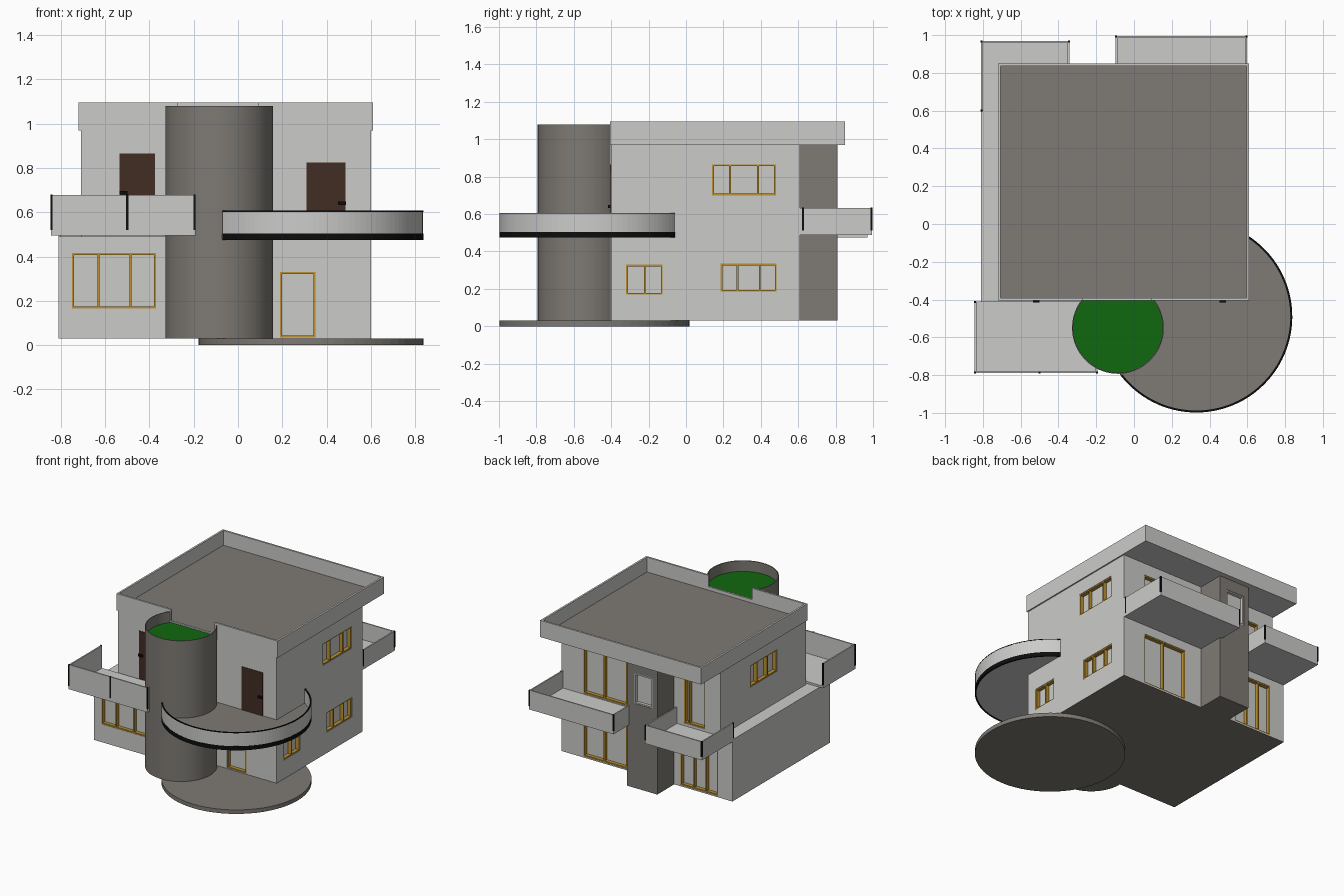
import bpy, bmesh, math
from mathutils import Matrix, Vector

if "Cube" in bpy.data.objects:
    bpy.data.objects.remove(bpy.data.objects["Cube"])


def material(name, rgb):
    m = bpy.data.materials.new(name)
    m.use_nodes = True
    m.diffuse_color = (*rgb, 1)
    bsdf = next(n for n in m.node_tree.nodes if n.type == 'BSDF_PRINCIPLED')
    bsdf.inputs["Base Color"].default_value = (*rgb, 1)
    bsdf.inputs["Roughness"].default_value = 0.8
    return m


WALL = material("light plaster", (0.6, 0.6, 0.59))
STONE = material("warm stone", (0.21, 0.195, 0.175))
GREEN = material("green roof", (0.005, 0.14, 0.005))
GOLD = material("golden frame", (0.5, 0.28, 0.03))
BROWN = material("brown door", (0.055, 0.026, 0.017))
BLACK = material("black metal", (0.004, 0.004, 0.004))


def finish(name, bm, *mats):
    me = bpy.data.meshes.new(name)
    bmesh.ops.recalc_face_normals(bm, faces=bm.faces)
    bm.to_mesh(me)
    bm.free()
    for m in mats:
        me.materials.append(m)
    ob = bpy.data.objects.new(name, me)
    bpy.context.collection.objects.link(ob)
    return ob


def boxes(name, items, *mats):
    """One object from boxes given as (x0, x1, y0, y1, z0, z1)."""
    bm = bmesh.new()
    for x0, x1, y0, y1, z0, z1 in items:
        mat = Matrix.Translation(((x0 + x1) / 2, (y0 + y1) / 2, (z0 + z1) / 2))
        mat = mat @ Matrix.Diagonal((abs(x1 - x0), abs(y1 - y0), z1 - z0, 1))
        bmesh.ops.create_cube(bm, size=1, matrix=mat)
    return finish(name, bm, *mats)


def prism(name, outline, z0, z1, *mats):
    bm = bmesh.new()
    base = bm.faces.new([bm.verts.new((x, y, z0)) for x, y in outline])
    top = bmesh.ops.extrude_face_region(bm, geom=[base], use_keep_orig=True)["geom"]
    for v in top:
        if isinstance(v, bmesh.types.BMVert):
            v.co.z = z1
    return finish(name, bm, *mats)


def arc(c, r, a0, a1, n=64):
    angles = [math.radians(a0 + (a1 - a0) * i / n) for i in range(n + 1)]
    return [(c[0] + r * math.cos(a), c[1] + r * math.sin(a)) for a in angles]


def curved_wall(name, c, r, thick, a0, a1, z0, z1, mat):
    outline = arc(c, r, a0, a1) + arc(c, r - thick, a1, a0)
    return prism(name, outline, z0, z1, mat)


def paint(ob, up=None, down=None):
    """Material slots for the faces looking up and down."""
    for p in ob.data.polygons:
        if up is not None and p.normal.z > 0.9:
            p.material_index = up
        if down is not None and p.normal.z < -0.9:
            p.material_index = down


BACK, FRONT, RIGHT, LEFT = 0.61, -0.40, 0.60, -0.71
GROUND, FLOOR, ROOF = 0.03, 0.49, 0.97
DEPTH = 0.03

# Storeys
ground = prism("ground_floor", [(-0.81, -0.54), (-0.15, -0.54), (-0.15, FRONT),
               (RIGHT, FRONT), (RIGHT, BACK), (-0.81, BACK)], GROUND, FLOOR, WALL, STONE)
upper = boxes("upper_floor", [(LEFT, RIGHT, FRONT, BACK, FLOOR, ROOF)], WALL)
tower = boxes("back_tower", [(-0.33, -0.08, BACK - 0.03, 0.81, GROUND, ROOF)], STONE)

# Windows and glazed doors: recess in the wall plus a framed opening
cutters = []


def opening(name, axis, wall, sign, u0, u1, z0, z1, mullions=(), frame=GOLD, w=0.009):
    def block(a, b, c, d, near, far):
        p, q = sorted((wall + sign * near, wall + sign * far))
        return (p, q, a, b, c, d) if axis == 'x' else (a, b, p, q, c, d)
    cutters.append(block(u0, u1, z0, z1, -DEPTH, 0.02))
    bars = [(u0, u0 + w, z0, z1), (u1 - w, u1, z0, z1),
            (u0, u1, z0, z0 + w), (u0, u1, z1 - w, z1)]
    bars += [(m - w / 2, m + w / 2, z0, z1) for m in mullions]
    boxes(name, [block(*b, -DEPTH, -0.003) for b in bars], frame)
    return block(u0, u1, z0, z1, -DEPTH, -DEPTH + 0.005)


opening("right_upper_window", 'x', RIGHT, 1, 0.14, 0.48, 0.70, 0.865, (0.235, 0.385))
opening("right_lower_window", 'x', RIGHT, 1, 0.185, 0.485, 0.185, 0.335, (0.275, 0.395))
opening("right_small_window", 'x', RIGHT, 1, -0.32, -0.125, 0.17, 0.33, (-0.22,))
opening("left_upper_window", 'x', LEFT, -1, -0.06, 0.26, 0.72, 0.885, (0.05, 0.17))
opening("front_window", 'y', -0.54, -1, -0.75, -0.37, 0.165, 0.415, (-0.63, -0.485))
opening("entrance", 'y', FRONT, -1, 0.19, 0.35, 0.035, 0.33)
opening("back_lower_door", 'y', BACK, 1, 0.06, 0.42, 0.04, 0.42, (0.25,))
opening("back_upper_door", 'y', BACK, 1, 0.06, 0.42, 0.51, 0.88, (0.25,))
opening("wing_lower_door", 'y', BACK, 1, -0.69, -0.38, 0.04, 0.42, (-0.59, -0.49))
opening("wing_upper_door", 'y', BACK, 1, -0.585, -0.41, 0.51, 0.86, (-0.45,))
pane = opening("tower_window", 'y', 0.81, 1, -0.29, -0.14, 0.66, 0.885, (), WALL)
boxes("tower_pane", [pane], WALL)

cutter = boxes("recess_cutter", cutters)
for ob in (ground, upper, tower):
    mod = ob.modifiers.new("recesses", 'BOOLEAN')
    mod.object, mod.operation, mod.solver = cutter, 'DIFFERENCE', 'EXACT'
    bpy.context.view_layer.update()
    cut = bpy.data.meshes.new_from_object(ob.evaluated_get(bpy.context.evaluated_depsgraph_get()))
    ob.modifiers.clear()
    ob.data = cut
bpy.data.objects.remove(cutter)
for p in ground.data.polygons:
    p.material_index = int(p.normal.z < -0.9 and p.center.z < GROUND + 0.001)

# Roof slab and parapet, with a gap in front for the round tower
X0, X1, Y0, Y1, TOP, T = -0.72, 0.61, -0.405, 0.85, 1.095, 0.014
roof = boxes("roof_slab", [(X0, X1, Y0, Y1, ROOF, 0.985)], WALL, STONE)
paint(roof, up=1)
boxes("parapet", [(X0, X0 + T, Y0, Y1, ROOF, TOP), (X1 - T, X1, Y0, Y1, ROOF, TOP),
                  (X0, X1, Y1 - T, Y1, ROOF, TOP), (X0, -0.27, Y0, Y0 + T, ROOF, TOP),
                  (0.09, X1, Y0, Y0 + T, ROOF, TOP), (-0.27, 0.09, Y0, Y0 + T, ROOF, 1.01)], WALL)

# Round stair tower with a planted top
C, R = (-0.085, -0.55), 0.243
A = math.degrees(math.asin((Y0 - C[1]) / R))
shaft = prism("round_tower", arc(C, R, 180 - A, 360 + A), GROUND, 1.0, STONE, GREEN)
paint(shaft, up=1)
curved_wall("round_tower_rim", C, R, 0.006, 180 - A, 360 + A, 1.0, 1.08, STONE)

# Round terrace and the round balcony over it
D, DR = (0.33, -0.49), 0.508
prism("terrace", arc(D, DR, 0, 360)[:-1], 0, GROUND, STONE)
deck = prism("round_balcony_floor", arc(D, DR - 0.004, 0, 360)[:-1], 0.477, 0.503, WALL, STONE)
paint(deck, up=1)
for name, r, z0, z1, mat in (("round_balcony_base", DR, 0.474, 0.505, BLACK),
                             ("round_balcony_rail", DR - 0.001, 0.505, 0.602, WALL),
                             ("round_balcony_trim", DR, 0.602, 0.607, BLACK)):
    curved_wall(name, D, r, 0.01, 218, 418, z0, z1, mat)


# Square balconies: floor, panels on the three free sides and slim posts
def balcony(name, x0, x1, y_house, y_free, z0, z1, posts):
    t, s = 0.01, 1 if y_free > y_house else -1
    boxes(name, [(x0, x1, y_house, y_free, z0, z0 + 0.015),
                 (x0, x0 + t, y_house, y_free, z0, z1),
                 (x1 - t, x1, y_house, y_free, z0, z1),
                 (x0, x1, y_free - s * t, y_free, z0, z1)], WALL)
    e = 0.002
    boxes(name + "_posts", [(x - 0.005, x + 0.005, y - 0.005, y + 0.005, z0 + 0.025, z1 + e)
                            for x, y in posts], BLACK)


balcony("front_balcony", -0.845, -0.193, -0.41, -0.79, 0.495, 0.678,
        [(-0.842, -0.787), (-0.5, -0.787), (-0.196, -0.787), (-0.842, -0.413)])
balcony("back_balcony", -0.098, 0.598, BACK, 0.995, 0.488, 0.632,
        [(0.596, 0.625), (0.596, 0.992), (-0.096, 0.992)])
balcony("corner_balcony", -0.81, -0.342, 0.595, 0.97, 0.475, 0.612,
        [(-0.807, 0.967), (-0.345, 0.967), (-0.807, 0.6)])

# Balcony doors and handles
for side, x0, x1, top, hx, hz in (("left", -0.535, -0.375, 0.865, -0.518, 0.688),
                                  ("right", 0.31, 0.485, 0.825, 0.47, 0.64)):
    boxes(side + "_balcony_door", [(x0, x1, FRONT - 0.004, FRONT, 0.503, top)], BROWN)
    boxes(side + "_door_handle", [(hx - 0.018, hx + 0.018, FRONT - 0.016, FRONT - 0.004,
                                   hz - 0.008, hz + 0.008)], BLACK)
